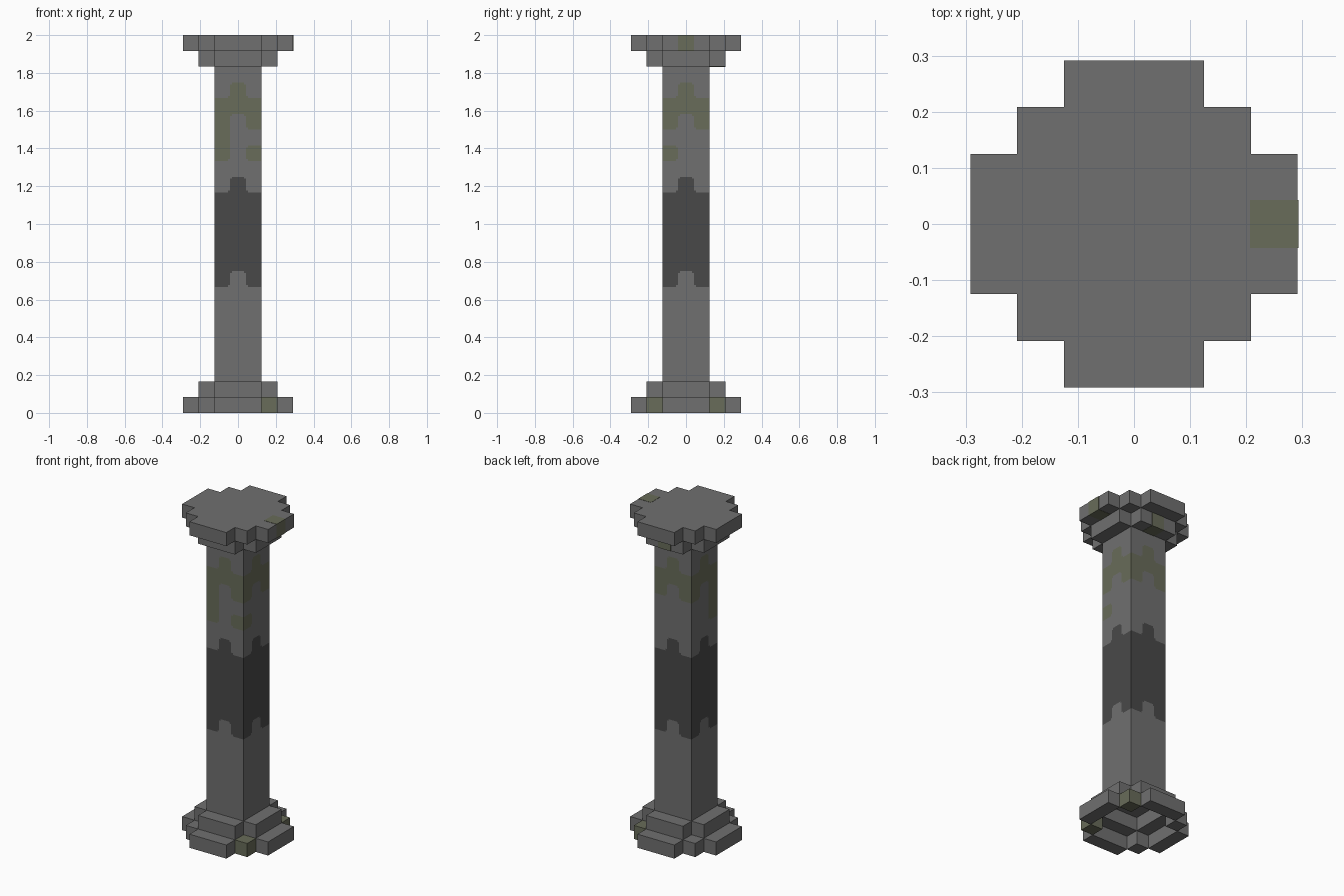
import bpy, bmesh, math
from mathutils import Vector

if "Cube" in bpy.data.objects:
    bpy.data.objects.remove(bpy.data.objects["Cube"], do_unlink=True)

U = 1 / 12           # one block of the pillar
N = 8                # paint cells per block
STONE, DARK, MOSS = 0, 1, 2


def material(name, rgb):
    m = bpy.data.materials.new(name)
    m.use_nodes = True
    m.diffuse_color = (*rgb, 1)
    bsdf = next(n for n in m.node_tree.nodes if n.type == 'BSDF_PRINCIPLED')
    bsdf.inputs["Base Color"].default_value = (*rgb, 1)
    return m


MATS = [material("grey stone", (0.162, 0.162, 0.162)),
        material("dark stone", (0.066, 0.066, 0.066)),
        material("moss green", (0.14, 0.15, 0.10))]


def finish(name, bm, mats):
    bmesh.ops.recalc_face_normals(bm, faces=bm.faces)
    mesh = bpy.data.meshes.new(name)
    bm.to_mesh(mesh)
    bm.free()
    for m in mats:
        mesh.materials.append(m)
    obj = bpy.data.objects.new(name, mesh)
    bpy.context.collection.objects.link(obj)
    return obj


def box(name, lo, hi, mat, grow=0.0):
    """Box between two corners given in blocks."""
    bm = bmesh.new()
    bmesh.ops.create_cube(bm, size=1)
    for v in bm.verts:
        v.co = Vector([(b * U + grow if c > 0 else a * U - grow)
                       for c, a, b in zip(v.co, lo, hi)])
    return finish(name, bm, [MATS[mat]])


def stepped_prism(name, quadrant, z0, z1):
    """Extrude a stepped outline, one quadrant repeated four times."""
    bm = bmesh.new()
    pts = []
    for k in range(4):
        c, s = round(math.cos(k * math.pi / 2)), round(math.sin(k * math.pi / 2))
        pts += [(x * c - y * s, x * s + y * c) for x, y in quadrant]
    face = bm.faces.new([bm.verts.new((x * U, y * U, z0 * U)) for x, y in pts])
    top = bmesh.ops.extrude_face_region(bm, geom=[face])["geom"]
    bmesh.ops.translate(bm, vec=(0, 0, (z1 - z0) * U),
                        verts=[g for g in top if isinstance(g, bmesh.types.BMVert)])
    return finish(name, bm, [MATS[STONE]])


def block_colour(x, y, row):
    """Colour of one shaft block."""
    corner = x != 0 and y != 0
    if 9 <= row <= 13 or (row == 8 and corner) or (row == 14 and not corner):
        return DARK
    if row == 19 or (row == 20 and not corner) or (row == 18 and corner):
        return MOSS
    if y == -1 and ((x == -1 and row in (16, 17)) or (x == 1 and row == 16)):
        return MOSS
    return STONE


def paint(n, t, u, w):
    """Colour at a point of one side, with the patch corners rounded off."""
    def at(i, row):
        i = max(-1, min(1, i))
        return block_colour(n[0] + i * t[0], n[1] + i * t[1], row)
    i, row = math.floor(u + 0.5), math.floor(w)
    du, dw = u - i, w - row - 0.5
    own = at(i, row)
    beside = at(i + (1 if du > 0 else -1), row)
    above = at(i, row + (1 if dw > 0 else -1))
    r = 0.36
    a, b = abs(du) - (0.5 - r), abs(dw) - (0.5 - r)
    if a > 0 and b > 0 and math.hypot(a, b) > r and beside == above != own:
        return above
    return own


# Shaft: four gridded sides with the band and moss set by rule
bm = bmesh.new()
for n in ((0, -1), (1, 0), (0, 1), (-1, 0)):
    t = (-n[1], n[0])
    grid = [[bm.verts.new(((n[0] * 1.5 + t[0] * u) * U,
                           (n[1] * 1.5 + t[1] * u) * U, (2 + j / N) * U))
             for u in [k / N - 1.5 for k in range(3 * N + 1)]]
            for j in range(20 * N + 1)]
    for j in range(20 * N):
        for k in range(3 * N):
            f = bm.faces.new((grid[j][k], grid[j][k + 1],
                              grid[j + 1][k + 1], grid[j + 1][k]))
            f.material_index = paint(n, t, (k + 0.5) / N - 1.5, 2 + (j + 0.5) / N)
bmesh.ops.remove_doubles(bm, verts=bm.verts, dist=0.0001)
bmesh.ops.holes_fill(bm, edges=[e for e in bm.edges if e.is_boundary], sides=0)
finish("shaft", bm, MATS)

# Base: hollow stepped rings of arms and corner blocks
for label, n in (("front", (0, -1)), ("right", (1, 0)), ("back", (0, 1)), ("left", (-1, 0))):
    for tier, inner in (("lower", 2.5), ("upper", 1.5)):
        z = 0 if tier == "lower" else 1
        lo, hi = [], []
        for c in n:
            ends = sorted((c * inner, c * (inner + 1))) if c else (-1.5, 1.5)
            lo.append(ends[0])
            hi.append(ends[1])
        box(f"base_{tier}_{label}", (*lo, z), (*hi, z + 1), STONE)
for sx in (-1, 1):
    for sy in (-1, 1):
        mossy = sx > 0
        box("base_corner", (sx * 2 - 0.5, sy * 2 - 0.5, 0),
            (sx * 2 + 0.5, sy * 2 + 0.5, 1), MOSS if mossy else STONE)

# Capital: two stepped slabs
stepped_prism("capital_lower", [(2.5, -1.5), (2.5, 1.5), (1.5, 1.5)], 22, 23)
stepped_prism("capital_upper", [(3.5, -1.5), (3.5, 1.5), (2.5, 1.5),
                                (2.5, 2.5), (1.5, 2.5)], 23, 24)

# Moss patches on the capital, standing just proud of the stone
box("capital_moss_side", (2.5, -0.5, 23), (3.5, 0.5, 24), MOSS, 0.0015)
box("capital_moss_back", (-0.5, 1.5, 22), (0.5, 2.5, 23), MOSS, 0.0015)
